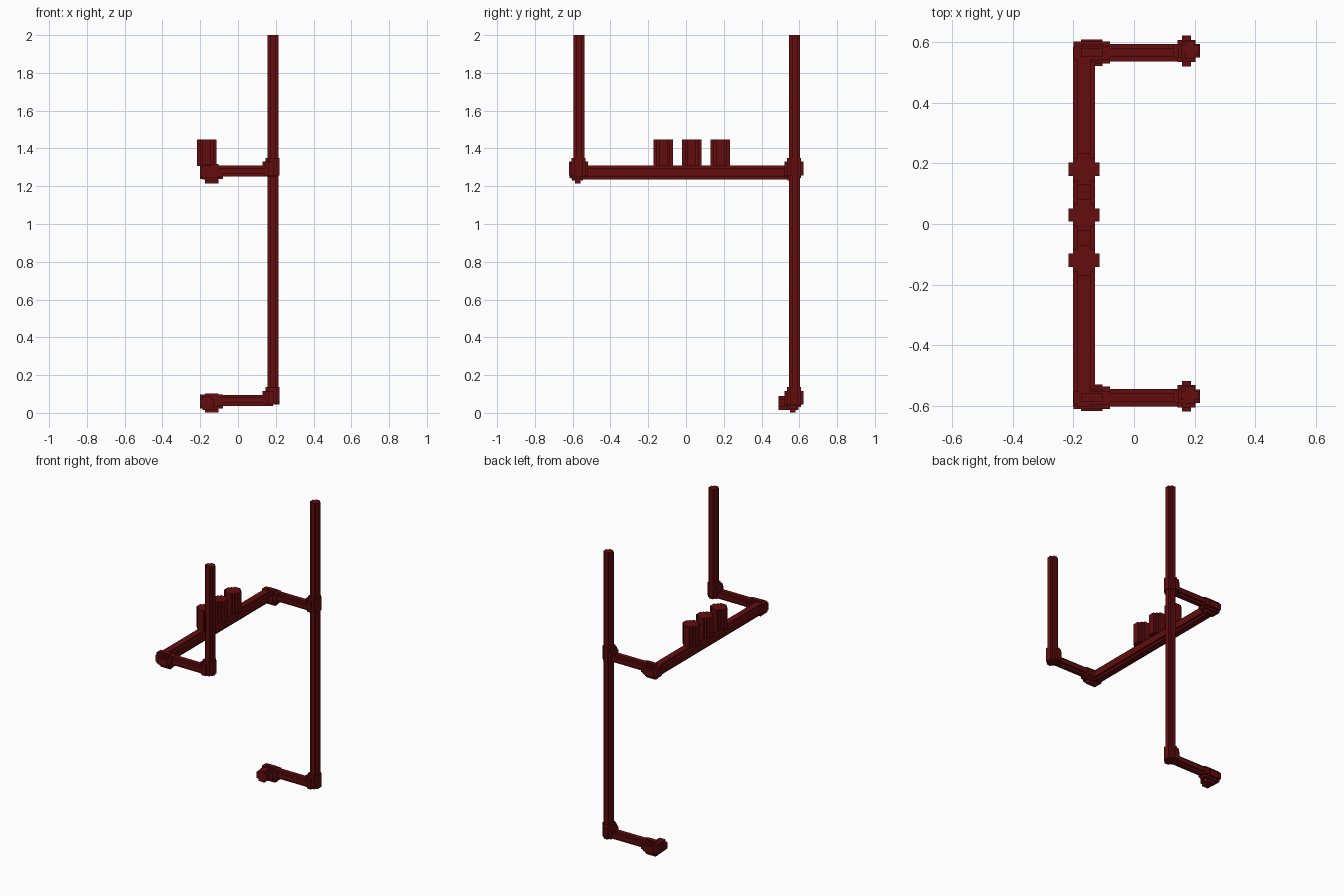
import bpy, bmesh
from mathutils import Vector

if "Cube" in bpy.data.objects:
    bpy.data.objects.remove(bpy.data.objects["Cube"])

V = 0.0146  # size of one block step

red = bpy.data.materials.new("dark red")
red.use_nodes = True
COLOUR = (0.125, 0.004, 0.004, 1)
red.diffuse_color = COLOUR
red.node_tree.nodes["Principled BSDF"].inputs["Base Color"].default_value = COLOUR

# Stepped round sections: corner steps of one quadrant, in blocks
PIPE = [(2, 1), (1, 2)]
BEAM = [(2.5, 1.5), (1.5, 2.5)]
COLLAR = [(3, 1.5), (2, 2.5), (1, 3.5)]
CUP = [(3.5, 1.5), (2.5, 2.5), (1.5, 3.5)]


def stepped_outline(steps):
    """Closed outline of a stepped disc, anticlockwise."""
    quad = []
    for i, (a, b) in enumerate(steps):
        quad.append((a, b))
        if i + 1 < len(steps):
            quad.append((steps[i + 1][0], b))
    left = [(-a, b) for a, b in reversed(quad)]
    top = quad + left
    return top + [(-a, -b) for a, b in top]


def rod(name, axis, start, end, centre, steps):
    """Extrude a stepped disc along an axis; centre gives the other two coordinates."""
    def place(a, b, t):
        a, b = centre[0] + a * V, centre[1] + b * V
        return Vector({"x": (t, a, b), "y": (a, t, b), "z": (a, b, t)}[axis])

    bm = bmesh.new()
    face = bm.faces.new([bm.verts.new(place(a, b, start)) for a, b in stepped_outline(steps)])
    ext = bmesh.ops.extrude_face_region(bm, geom=[face], use_keep_orig=True)
    shift = place(0, 0, end) - place(0, 0, start)
    bmesh.ops.translate(bm, vec=shift, verts=[g for g in ext["geom"] if isinstance(g, bmesh.types.BMVert)])
    bmesh.ops.recalc_face_normals(bm, faces=bm.faces)
    mesh = bpy.data.meshes.new(name)
    bm.to_mesh(mesh)
    bm.free()
    mesh.materials.append(red)
    obj = bpy.data.objects.new(name, mesh)
    bpy.context.collection.objects.link(obj)
    return obj


PIPE_X, BEAM_X = 0.185, -0.165


def bracket(name, y_arm, y_pipe, z):
    """Short arm with an elbow at the beam end and a fitting on the upright."""
    rod(name + "_arm", "x", BEAM_X, PIPE_X, (y_arm, z), PIPE)
    # elbow at the beam end
    rod(name + "_elbow", "x", -0.175, -0.104, (y_arm, z - 0.014), COLLAR)
    rod(name + "_elbow_lip", "x", -0.2, -0.08, (y_arm, z - 0.006), BEAM)
    # fitting round the upright
    rod(name + "_fitting", "z", z - 0.022, z + 0.05, (0.173, y_pipe), COLLAR)
    rod(name + "_fitting_lip", "z", z - 0.022, z + 0.07, (0.182, y_pipe), BEAM)


# Uprights
rod("back_upright", "z", 0.05, 2.0, (PIPE_X, 0.575), PIPE)
rod("front_upright", "z", 1.25, 2.0, (PIPE_X, -0.566), PIPE)

# Arms with their fittings
bracket("back_upper", 0.566, 0.572, 1.28)
bracket("front_upper", -0.574, -0.569, 1.28)
bracket("back_lower", 0.566, 0.572, 0.066)

# Long beam, and the short stub on the lowest elbow
rod("cross_beam", "y", -0.605, 0.585, (BEAM_X, 1.272), BEAM)
rod("lower_stub", "y", 0.49, 0.585, (BEAM_X, 0.052), BEAM)

# Three cups along the beam
for i, y in enumerate((-0.12, 0.03, 0.181)):
    rod(f"cup_{i + 1}", "z", 1.306, 1.447, (BEAM_X, y), CUP)
